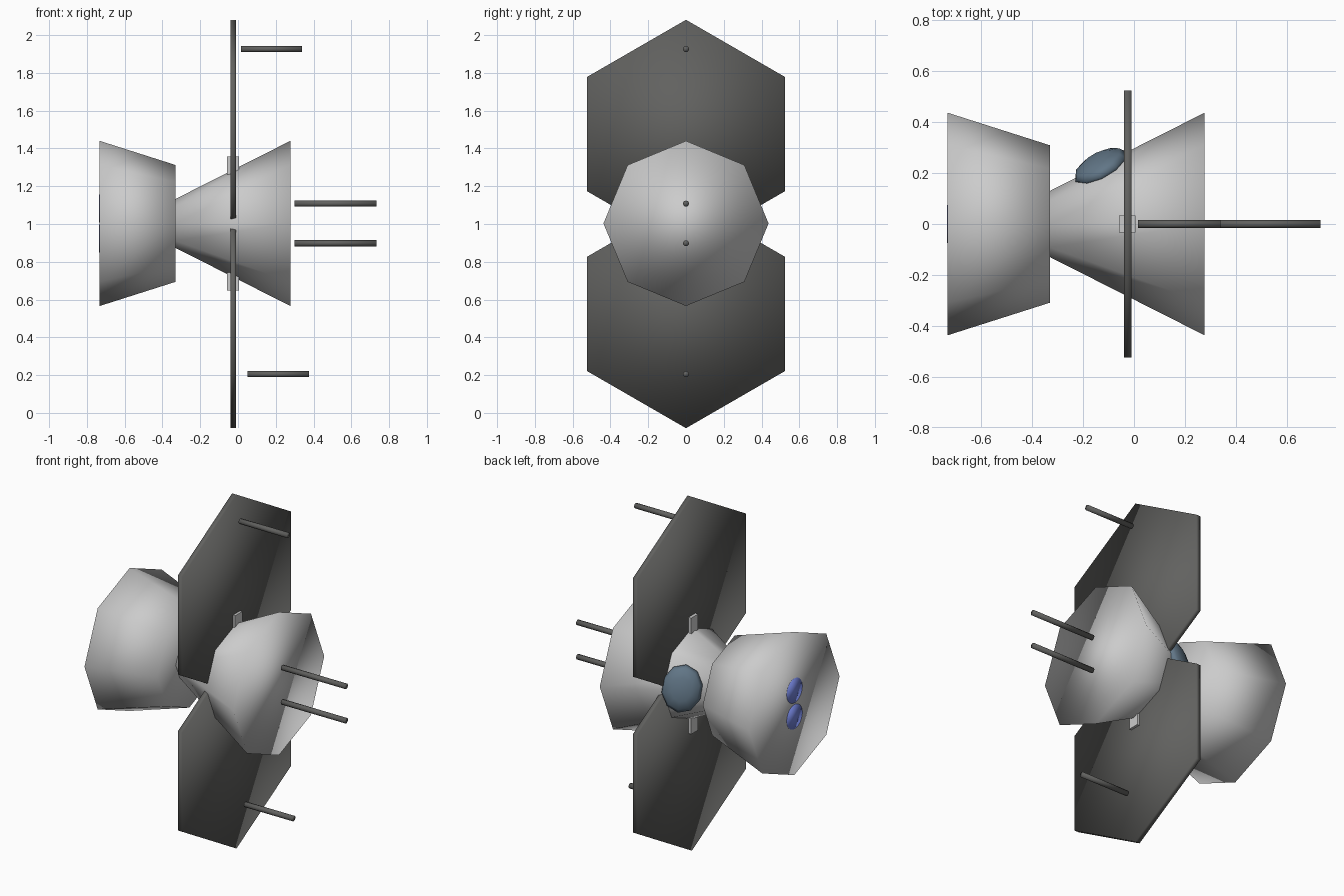
import bpy, math
from mathutils import Matrix, Vector

if "Cube" in bpy.data.objects:
    bpy.data.objects.remove(bpy.data.objects["Cube"])

CZ = 1.003  # height of the hull axis


def material(name, rgb):
    m = bpy.data.materials.new(name)
    m.diffuse_color = (*rgb, 1)
    m.use_nodes = True
    m.node_tree.nodes["Principled BSDF"].inputs["Base Color"].default_value = m.diffuse_color
    return m


DARK = material("dark_grey", (0.12, 0.12, 0.115))
BLUE = material("engine_blue", (0.18, 0.24, 0.75))
SLATE = material("slate_blue", (0.12, 0.18, 0.24))


def finish(name, mat=None, smooth=True):
    ob = bpy.context.object
    ob.name = name
    if smooth:
        bpy.ops.object.shade_smooth()
    if mat:
        ob.data.materials.append(mat)
    return ob


def x_prism(name, sides, x0, x1, r0, r1, z, mat=None, phase=0.0):
    """Closed frustum along x; phase 0 puts a corner at the top."""
    bpy.ops.mesh.primitive_cone_add(vertices=sides, radius1=r0, radius2=r1,
                                    depth=x1 - x0)
    ob = finish(name, mat)
    turn = Matrix.Rotation(math.pi / 2, 4, 'Y') @ Matrix.Rotation(phase, 4, 'Z')
    ob.data.transform(Matrix.Translation(((x0 + x1) / 2, 0, z)) @ turn)
    return ob


# Octagonal hull: flared nose and rear engine pod
x_prism("nose_hull", 8, -0.33, 0.277, 0.13, 0.437, CZ)
x_prism("engine_pod", 8, -0.732, -0.33, 0.437, 0.309, CZ)

for side, tag in ((1, "upper"), (-1, "lower")):
    # Hexagonal wing panels with flat top and bottom edges
    x_prism(tag + "_wing", 6, -0.04, -0.01, 0.605, 0.605,
            1 + side * 0.476, DARK, math.pi / 6)

    # Wing brackets
    bpy.ops.mesh.primitive_cube_add(size=1, location=(-0.027, 0, CZ + side * 0.307))
    bpy.context.object.scale = (0.064, 0.068, 0.096)
    finish(tag + "_bracket", smooth=False)

    # Nose guns
    x_prism(tag + "_nose_gun", 12, 0.30, 0.732, 0.016, 0.016,
            CZ + side * 0.105, DARK)

    # Rear engine discs
    x_prism(tag + "_engine_disc", 24, -0.735, -0.725, 0.074, 0.074,
            CZ + side * 0.08, BLUE)

# Wing guns
x_prism("upper_wing_gun", 12, 0.015, 0.34, 0.016, 0.016, 1.926, DARK)
x_prism("lower_wing_gun", 12, 0.05, 0.377, 0.016, 0.016, 0.205, DARK)

# Oval hatch lying on the far flank of the nose hull
bpy.ops.mesh.primitive_uv_sphere_add(segments=10, ring_count=6, radius=1)
hatch = finish("side_hatch", SLATE)
hatch.data.transform(Matrix.Translation((-0.132, 0.226, 1.02))
                     @ Matrix.Rotation(math.radians(17), 4, 'X')
                     @ Matrix.Rotation(math.radians(27), 4, 'Z')
                     @ Matrix.Diagonal((0.115, 0.045, 0.138, 1))
                     @ Matrix.Rotation(math.pi / 2, 4, 'X'))
